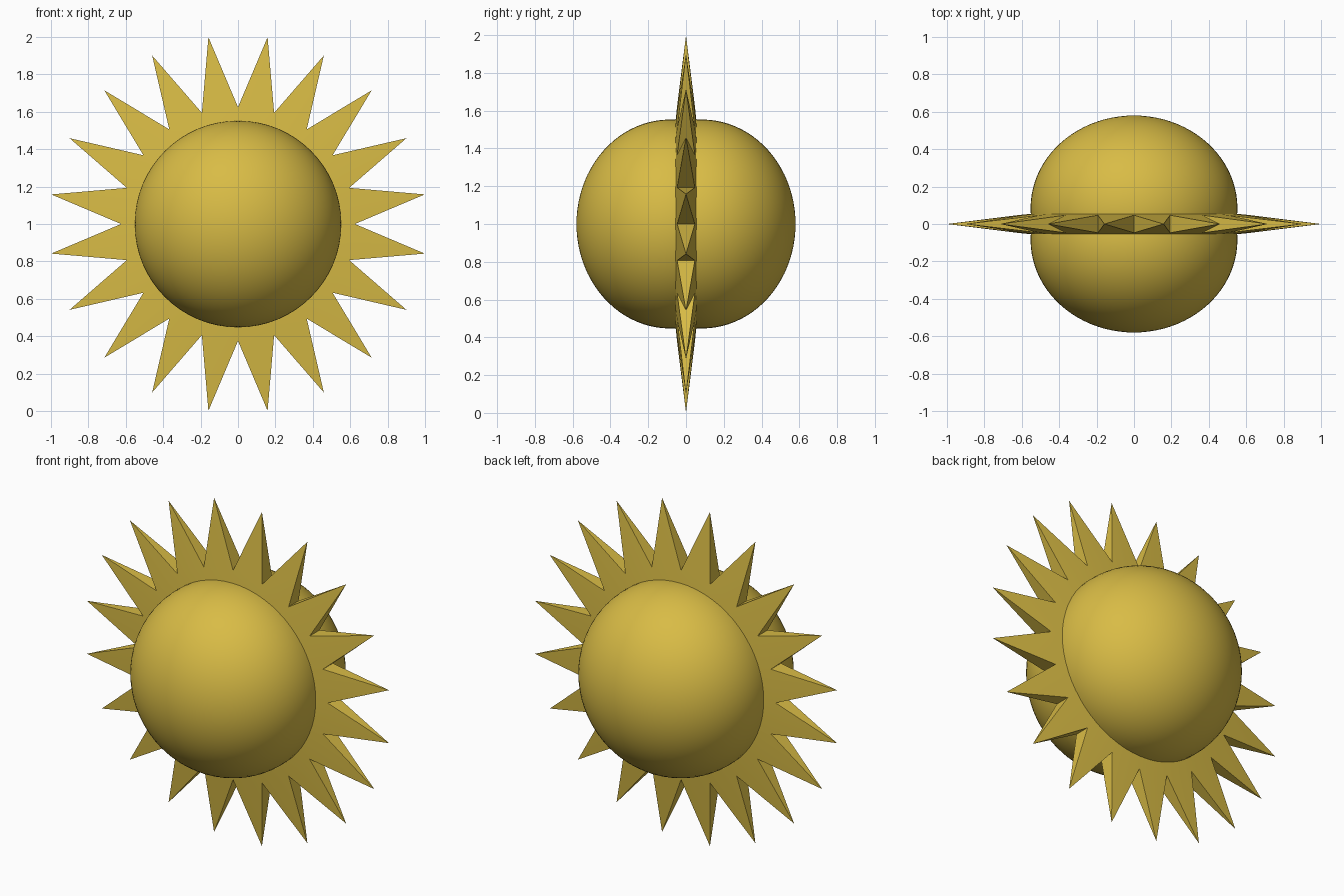
import bpy, bmesh, math

if "Cube" in bpy.data.objects:
    bpy.data.objects.remove(bpy.data.objects["Cube"])

gold = bpy.data.materials.new("gold")
gold.diffuse_color = (0.69, 0.50, 0.06, 1)
gold.use_nodes = True
gold.node_tree.nodes["Principled BSDF"].inputs["Base Color"].default_value = gold.diffuse_color
CZ = 1.0      # height of the centre
N = 20        # number of rays


def finish(bm, name, angle):
    bmesh.ops.recalc_face_normals(bm, faces=bm.faces)
    me = bpy.data.meshes.new(name)
    bm.to_mesh(me)
    bm.free()
    me.materials.append(gold)
    ob = bpy.data.objects.new(name, me)
    bpy.context.collection.objects.link(ob)
    bpy.ops.object.select_all(action='DESELECT')
    ob.select_set(True)
    bpy.context.view_layer.objects.active = ob
    bpy.ops.object.shade_smooth_by_angle(angle=math.radians(angle))
    return ob


def polar(r, a, y):
    return (r * math.sin(a), y, CZ + r * math.cos(a))


# Ring of pointed rays, tapering in thickness from the ring to the tips
bm = bmesh.new()
step = 2 * math.pi / N
tips, valley, inner = [], {1: [], -1: []}, {1: [], -1: []}
for i in range(N):
    tips.append(bm.verts.new(polar(1.011, (i + 0.5) * step, 0)))
    for s in (1, -1):
        valley[s].append(bm.verts.new(polar(0.625, i * step, s * 0.047)))
        inner[s].append(bm.verts.new(polar(0.50, i * step, s * 0.06)))
for i in range(N):
    j = (i + 1) % N
    for s in (1, -1):
        bm.faces.new((inner[s][i], inner[s][j], valley[s][j], valley[s][i]))
        bm.faces.new((valley[s][i], valley[s][j], tips[i]))
    bm.faces.new((valley[1][i], valley[-1][i], tips[i]))
    bm.faces.new((valley[1][j], valley[-1][j], tips[i]))
    bm.faces.new((inner[1][i], inner[1][j], inner[-1][j], inner[-1][i]))
finish(bm, "sun_rays", 15)

# Front and back domes, rounded slightly inward where they meet the ring
SEG = 64
profile = [(0.553 * math.cos(t), 0.085 + 0.495 * math.sin(t))
           for t in [math.radians(-8 + 98 * k / 24) for k in range(24)]]
profile.insert(0, (0.535, 0.0))
for name, s in (("front_dome", -1), ("back_dome", 1)):
    bm = bmesh.new()
    rings = [[bm.verts.new(polar(r, 2 * math.pi * k / SEG, s * y)) for k in range(SEG)]
             for r, y in profile]
    for a, b in zip(rings, rings[1:]):
        for k in range(SEG):
            m = (k + 1) % SEG
            bm.faces.new((a[k], a[m], b[m], b[k]))
    pole = bm.verts.new((0, s * 0.58, CZ))
    for k in range(SEG):
        bm.faces.new((rings[-1][k], rings[-1][(k + 1) % SEG], pole))
    bm.faces.new(rings[0])
    finish(bm, name, 40)
